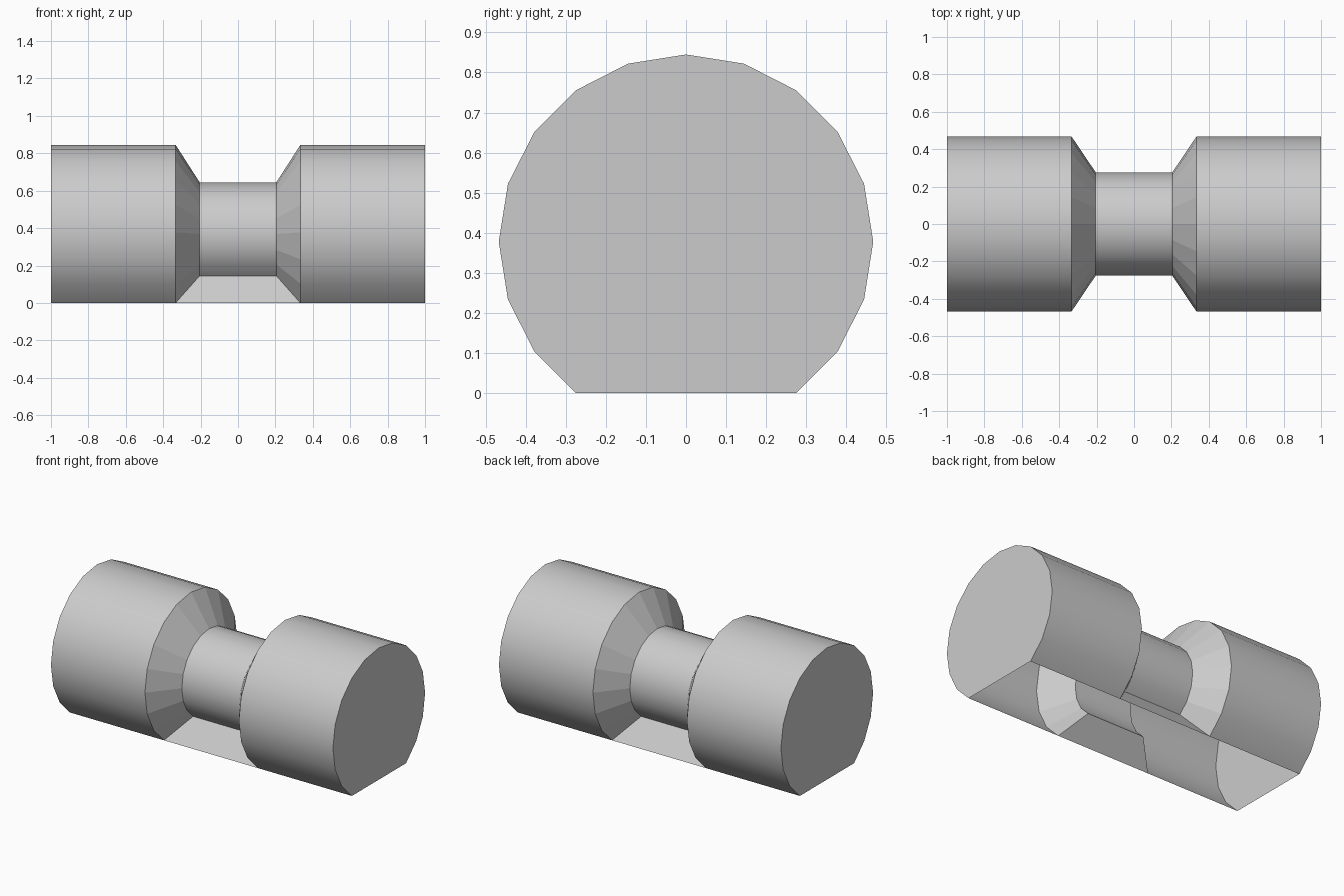
import bpy, bmesh
from math import sin, cos, pi, radians

if "Cube" in bpy.data.objects:
    bpy.data.objects.remove(bpy.data.objects["Cube"])

R, SCALE, PIVOT = 0.467, 0.592, 0.355
CENTRE = R * cos(radians(36))

# 20-sided round profile with the bottom four sides left open
profile = [(R * sin(k * pi / 10), CENTRE - R * cos(k * pi / 10)) for k in range(2, 19)]
neck = [(y * SCALE, PIVOT + (z - PIVOT) * SCALE) for y, z in profile]

bm = bmesh.new()


def ring(x, points):
    return [bm.verts.new((x, y, z)) for y, z in points]


# rings along the length: drum, cone, neck, cone, drum
rings = [ring(-1, profile), ring(-1 / 3, profile), ring(-0.205, neck),
         ring(0.205, neck), ring(1 / 3, profile), ring(1, profile)]

for i, (a, b) in enumerate(zip(rings, rings[1:])):
    for j in range(len(profile) - 1):
        f = bm.faces.new((a[j], a[j + 1], b[j + 1], b[j]))
        f.smooth = i in (0, 2, 4)  # cones stay faceted

# solid end discs
bm.faces.new(rings[0])
bm.faces.new(rings[-1])

# sloped side flaps under the neck
for j in (0, -1):
    bm.faces.new((rings[1][j], rings[2][j], rings[3][j], rings[4][j]))

bmesh.ops.recalc_face_normals(bm, faces=bm.faces)
# make the shell face outward
bm.faces.ensure_lookup_table()
top = max(bm.faces, key=lambda f: f.calc_center_median().z)
if top.normal.z < 0:
    bmesh.ops.reverse_faces(bm, faces=bm.faces)

# keep hard creases sharp
for e in bm.edges:
    if len(e.link_faces) == 2 and e.calc_face_angle() > radians(30):
        e.smooth = False

mesh = bpy.data.meshes.new("spool_shell")
bm.to_mesh(mesh)
bm.free()
bpy.context.collection.objects.link(bpy.data.objects.new("spool_shell", mesh))
